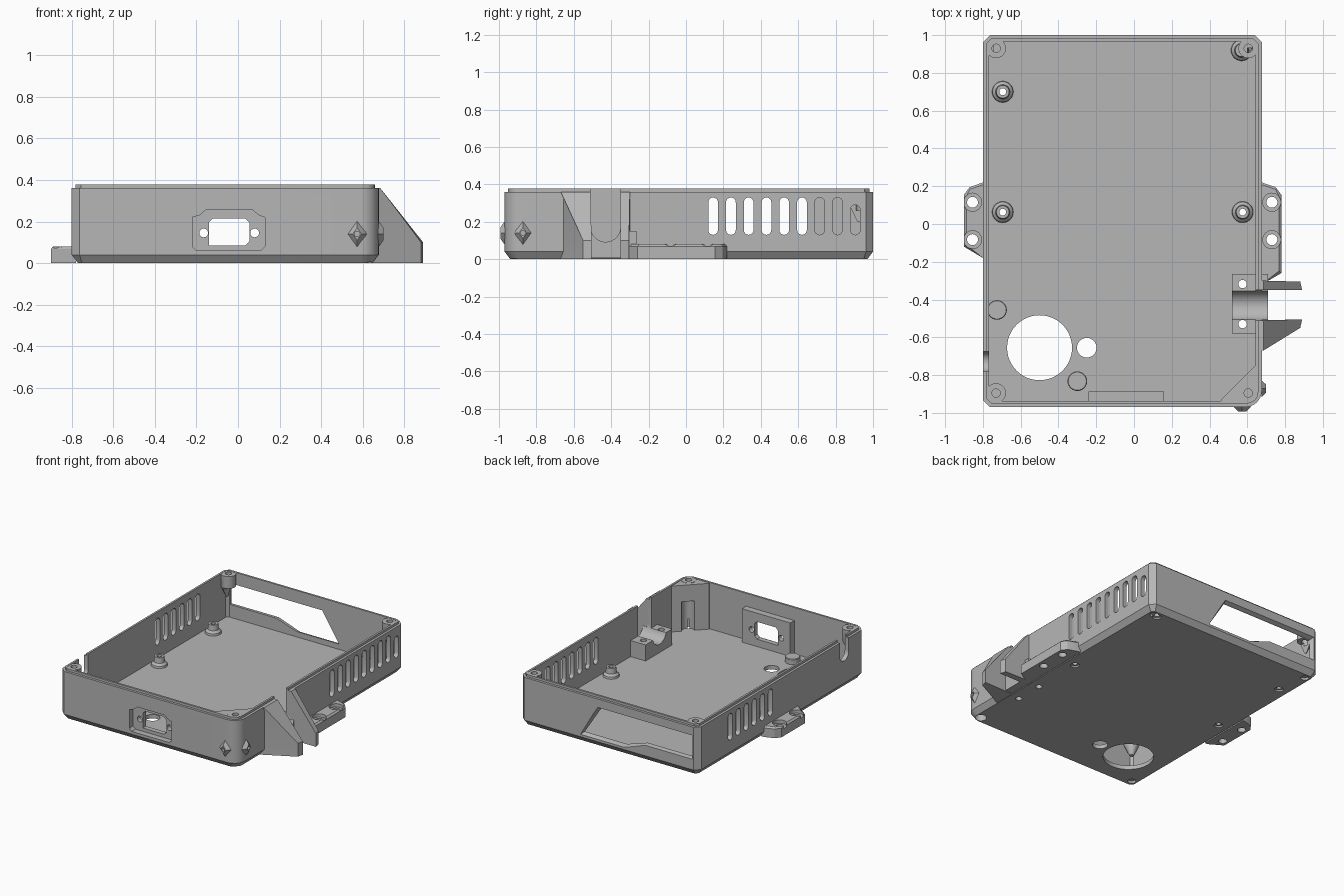
import bpy, bmesh, math
from mathutils import Vector

if "Cube" in bpy.data.objects:
    bpy.data.objects.remove(bpy.data.objects["Cube"], do_unlink=True)

grey = bpy.data.materials.new("plain_grey")
grey.use_nodes = True
COLOUR = (0.47, 0.47, 0.47, 1)
grey.diffuse_color = COLOUR
grey.node_tree.nodes["Principled BSDF"].inputs["Base Color"].default_value = COLOUR


def loft(name, rings):
    """Closed solid through rings of equal point count."""
    bm = bmesh.new()
    vs = [[bm.verts.new(p) for p in r] for r in rings]
    n = len(vs[0])
    for a, b in zip(vs, vs[1:]):
        for i in range(n):
            j = (i + 1) % n
            bm.faces.new((a[i], a[j], b[j], b[i]))
    bm.faces.new(vs[0][::-1])
    bm.faces.new(vs[-1])
    bmesh.ops.recalc_face_normals(bm, faces=bm.faces)
    me = bpy.data.meshes.new(name)
    bm.to_mesh(me)
    bm.free()
    me.materials.append(grey)
    ob = bpy.data.objects.new(name, me)
    bpy.context.collection.objects.link(ob)
    return ob


def place(pts, w, axis):
    order = {"X": lambda u, v: (w, u, v), "Y": lambda u, v: (u, w, v), "Z": lambda u, v: (u, v, w)}
    return [order[axis](u, v) for u, v in pts]


def prism(name, pts, lo, hi, axis="Z"):
    return loft(name, [place(pts, lo, axis), place(pts, hi, axis)])


def rect(u0, v0, u1, v1):
    return [(u0, v0), (u1, v0), (u1, v1), (u0, v1)]


def arc(u, v, r, a0, a1, n=8):
    return [(u + r * math.cos(math.radians(a0 + (a1 - a0) * i / n)),
             v + r * math.sin(math.radians(a0 + (a1 - a0) * i / n))) for i in range(n + 1)]


def circle(u, v, r, n=28):
    return arc(u, v, r, 0, 360, n)[:-1]


def stadium(u, v0, v1, r):
    return arc(u, v1 - r, r, 0, 180) + arc(u, v0 + r, r, 180, 360)


def turned(name, x, y, profile):
    return loft(name, [place(circle(x, y, r), z, "Z") for r, z in profile])


def boolean(ob, tools, op="DIFFERENCE"):
    for t in tools:
        m = ob.modifiers.new("b", "BOOLEAN")
        m.operation, m.solver, m.object = op, "EXACT", t
        dg = bpy.context.evaluated_depsgraph_get()
        me = bpy.data.meshes.new_from_object(ob.evaluated_get(dg))
        ob.modifiers.clear()
        ob.data = me
        bpy.data.objects.remove(t, do_unlink=True)
    return ob


X0, X1, Y0, Y1, TOP, LIP, FLOOR = -0.80, 0.677, -0.97, 1.0, 0.36, 0.377, 0.03


def outline(d, z):
    """Body plan inset by d: three clipped corners and one rounded."""
    x0, x1, y0, y1 = X0 + d, X1 - d, Y0 + d, Y1 - d
    c, r = max(0.038 - d * 0.6, 0.01), max(0.09 - d, 0.03)
    pts = [(x0, y0 + c), (x0 + c, y0)] + arc(x1 - r, y0 + r, r, -90, 0)
    pts += [(x1, y1 - c), (x1 - c, y1), (x0 + c, y1), (x0, y1 - c)]
    return place(pts, z, "Z")


# tray: chamfered base, stepped rim, hollow inside
tray = loft("tray", [outline(0.03, 0), outline(0, 0.04), outline(0, TOP),
                     outline(0.018, TOP), outline(0.018, LIP)])
boolean(tray, [loft("cavity", [outline(0.033, FLOOR), outline(0.033, 0.5)])])

# solids fused to the walls: socket backing, corner block, corner screw posts, cable saddle
corners = [(-0.73, 0.93), (0.605, 0.93), (-0.73, -0.895), (0.605, -0.895)]
solids = [prism("backing", rect(-0.24, -0.95, 0.16, -0.888), 0.02, 0.28),
          prism("corner_block", [(0.46, -0.95), (0.60, -0.95), (0.655, -0.89), (0.655, -0.745), (0.645, -0.745), (0.46, -0.93)], 0.02, LIP - 0.004),
          prism("saddle", rect(0.52, -0.58, 0.71, -0.265), 0.005, 0.15)]
solids += [turned("post", x, y, [(0.015, 0.2), (0.052, 0.28), (0.052, LIP - 0.002)]) for x, y in corners]
boolean(tray, solids, "UNION")

# openings
cuts = [prism("big_hole", circle(-0.50, -0.655, 0.172, 48), -1, 0.1),
        prism("small_hole", circle(-0.25, -0.655, 0.052), -1, 0.1),
        prism("cable_slot", [(-0.35, 0.6)] + [(-0.43 + u, 0.172 + v) for u, v in arc(0, 0, 0.08, 0, -180, 14)] + [(-0.51, 0.6)], 0.4, 0.9, "X"),
        prism("wall_notch", [(-0.675, 0.6)] + arc(-0.728, 0.26, 0.053, 0, -180) + [(-0.781, 0.6)], -0.9, -0.75, "X"),
        prism("corner_recess", stadium(0.56, -0.87, -0.78, 0.045), FLOOR, 0.25),
        prism("corner_base_hole", circle(0.605, -0.895, 0.04), -0.1, 0.1)]
cuts += [prism("post_hole", circle(x, y, 0.022), 0.26, 0.6) for x, y in corners]
cuts += [prism("base_screw", circle(x, y, 0.028), -0.1, 0.018) for x, y in corners[:3]]
cuts += [prism("saddle_screw", circle(0.575, y, 0.022), -0.1, 0.4) for y in (-0.318, -0.53)]

# side vents
for i in range(9):
    y = 0.145 + 0.095 * i
    cuts.append(prism("vent", stadium(y, 0.13, 0.29 if i == 8 else 0.33, 0.026), 0.6, 0.75, "X"))
    if i < 6:
        cuts.append(prism("vent", stadium(y, 0.13, 0.33, 0.026), -0.9, -0.72, "X"))

# power socket: pocket, through hole and two screws
pocket = [(-0.20, 0.06), (0.11, 0.06), (0.13, 0.08), (0.13, 0.22), (0.10, 0.23), (0.07, 0.255),
          (-0.155, 0.255), (-0.185, 0.23), (-0.22, 0.22), (-0.22, 0.08)]
hole = [(-0.14, 0.085), (0.035, 0.085), (0.055, 0.105), (0.055, 0.195), (0.035, 0.215), (-0.12, 0.215), (-0.14, 0.195)]
cuts += [prism("pocket", pocket, -1.1, -0.925, "Y"), prism("socket", hole, -1.1, -0.8, "Y")]
cuts += [prism("socket_screw", circle(x, 0.145, 0.021), -1.1, -0.8, "Y") for x in (-0.165, 0.08)]

# screen window: sloping end, stepped sill, shallow outer bevel
window = [(-0.74, 0.125), (-0.36, 0.125), (-0.19, 0.07), (0.16, 0.07), (0.02, 0.285), (-0.74, 0.285)]
cx, cz = -0.3, 0.18
wide = [(cx + (x - cx) * 1.04, cz + (z - cz) * 1.16) for x, z in window]
cuts.append(loft("window", [place(window, 0.85, "Y"), place(window, 0.975, "Y"), place(wide, 1.01, "Y")]))
boolean(tray, cuts)

# screw standoffs on the floor
for i, (x, y) in enumerate([(-0.695, 0.70), (-0.695, 0.063), (0.575, 0.063), (0.57, 0.92)]):
    s = turned("standoff_%d" % i, x, y, [(0.058, 0.02), (0.054, 0.045), (0.038, 0.06), (0.034, 0.1)])
    boolean(s, [prism("bore", circle(x, y, 0.018), -0.1, 0.3)])
    boolean(tray, [turned("bore", x, y, [(0.03, -0.05), (0.03, 0.012), (0.018, 0.013), (0.018, 0.1)])])

# low round pads
for i, (x, y) in enumerate([(-0.725, -0.455), (-0.30, -0.832)]):
    turned("round_pad_%d" % i, x, y, [(0.052, 0.02), (0.052, 0.065), (0.048, 0.07)])

# mounting ears with open counterbores
def ear(name, side, wall, tip, y_low, hole_x):
    def ring(d, z):
        return [(side * (wall - 0.02), y_low, z), (side * wall, y_low, z), (side * (tip - d), y_low + 0.06 + d, z),
                (side * (tip - d), 0.155 - d, z), (side * (tip - 0.03), 0.195 - d, z),
                (side * wall, 0.22 - d, z), (side * (wall - 0.02), 0.22 - d, z)]
    ob = loft(name, [ring(0, 0), ring(0, 0.068), ring(0.012, 0.08)])
    tools = []
    for y in (0.115, -0.083):
        tools += [prism("bolt", circle(side * hole_x, y, 0.029), -0.1, 0.2),
                  prism("bore", circle(side * hole_x, y, 0.048), 0.055, 0.2)]
    boolean(ob, tools)

ear("left_side_ear" if X0 > 0 else "right_ear", -1, 0.80, 0.90, -0.18, 0.855)
ear("left_ear", 1, 0.677, 0.78, -0.32, 0.73)

# cable guard fins beside the slot
def fin(name, profile_y):
    """profile_y: (inner wall, inner tip, outer tip, outer wall) y values."""
    a, b, c, d = profile_y
    loft(name, [[(0.65, a, 0), (0.89, b, 0), (0.88, c, 0), (0.65, d, 0)],
                [(0.65, a, 0.10), (0.89, b, 0.10), (0.88, c, 0.10), (0.65, d, 0.10)],
                [(0.65, a, TOP), (0.685, a, TOP), (0.685, d, TOP), (0.65, d, TOP)]])

fin("rear_cable_fin", (-0.35, -0.35, -0.305, -0.30))
fin("front_cable_fin", (-0.51, -0.505, -0.55, -0.67))

# diamond bosses around the front corner
def diamond(name, u, axis, base, out):
    def ring(k, w):
        return place([(u - 0.047 * k, 0.14), (u, 0.14 - 0.066 * k), (u + 0.047 * k, 0.14), (u, 0.14 + 0.066 * k)], w, axis)
    ob = loft(name, [ring(1, base), ring(0.45, base + out)])
    boolean(ob, [prism("bore", circle(u, 0.14, 0.013, 12), base + out * 0.3, base + out * 2, axis)])

diamond("front_diamond", 0.573, "Y", -0.967, -0.026)
diamond("side_diamond", -0.872, "X", 0.674, 0.026)

# crisp edges, smooth curves
for ob in bpy.context.collection.objects:
    if ob.type == "MESH":
        ob.select_set(True)
        bpy.context.view_layer.objects.active = ob
bpy.ops.object.shade_smooth_by_angle(angle=math.radians(25))
